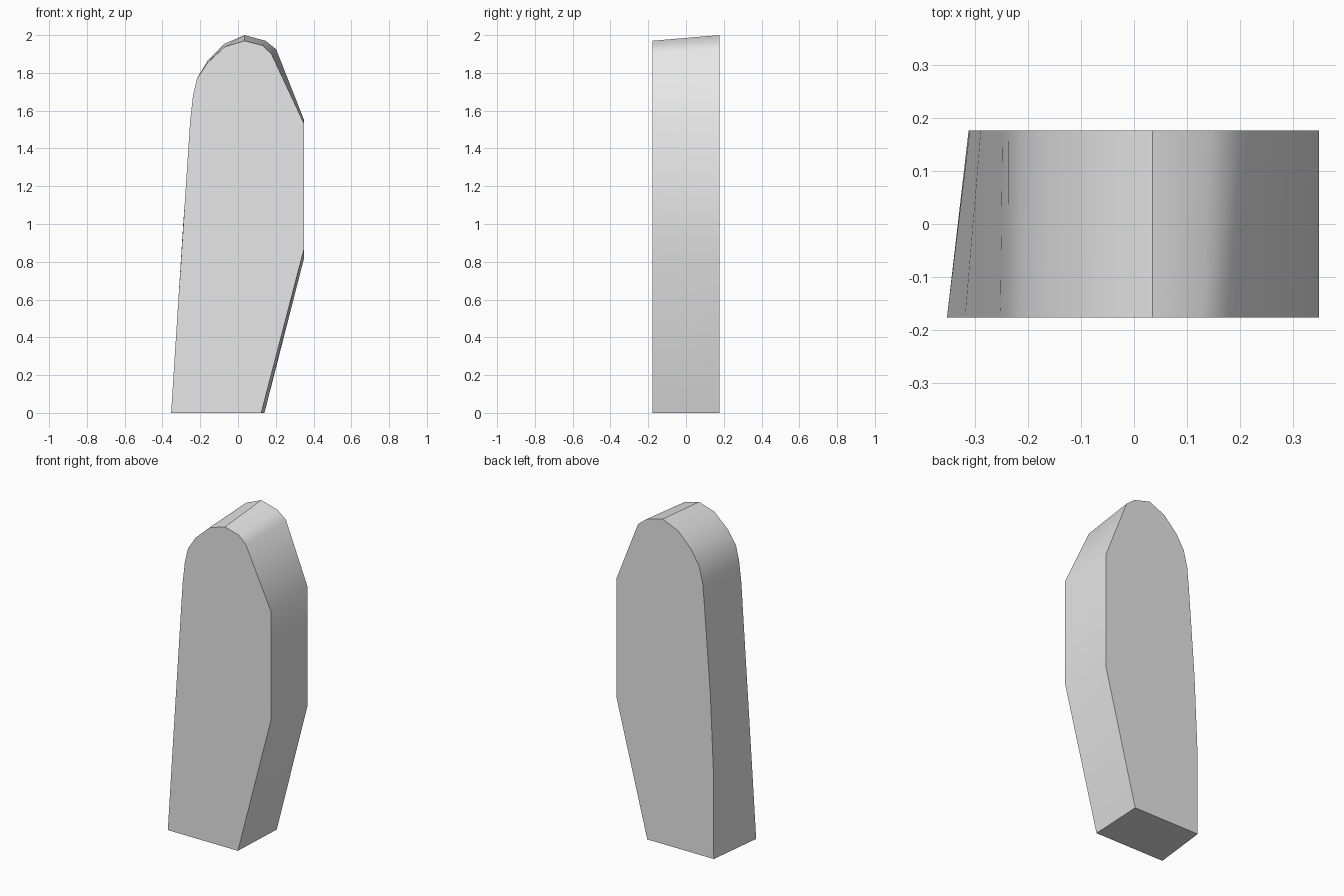
import bpy
import bmesh
import math

cube = bpy.data.objects.get("Cube")
if cube:
    bpy.data.objects.remove(cube, do_unlink=True)

HALF_DEPTH = 0.177

# Outlines (x, z), from the bottom left corner over the top to the bottom right
FRONT = [(-.354, 0), (-.32, .53), (-.289, 1), (-.253, 1.55), (-.238, 1.68),
         (-.217, 1.77), (-.163, 1.852), (-.07, 1.938), (.035, 1.97),
         (.13, 1.945), (.177, 1.9), (.35, 1.53), (.35, .87), (.123, 0)]
BACK = [(-.313, 0), (-.311, .53), (-.29, 1), (-.249, 1.55), (-.237, 1.68),
        (-.212, 1.78), (-.16, 1.865), (-.07, 1.955), (.035, 2),
        (.145, 1.97), (.202, 1.925), (.35, 1.55), (.35, .82), (.14, 0)]


def make_material(name, colour):
    mat = bpy.data.materials.new(name)
    mat.use_nodes = True
    mat.diffuse_color = colour
    mat.node_tree.nodes["Principled BSDF"].inputs["Base Color"].default_value = colour
    return mat


def loft(name, front, back, half_depth, mat):
    """Join two outlines with side faces and cap both ends."""
    bm = bmesh.new()
    a = [bm.verts.new((x, -half_depth, z)) for x, z in front]
    b = [bm.verts.new((x, half_depth, z)) for x, z in back]
    bm.faces.new(a)
    bm.faces.new(b[::-1])
    for i in range(len(a)):
        j = (i + 1) % len(a)
        bm.faces.new((a[i], b[i], b[j], a[j]))
    bmesh.ops.recalc_face_normals(bm, faces=bm.faces)
    mesh = bpy.data.meshes.new(name)
    bm.to_mesh(mesh)
    bm.free()
    mesh.materials.append(mat)
    obj = bpy.data.objects.new(name, mesh)
    bpy.context.collection.objects.link(obj)
    return obj


# Upright slab with a rounded top and a slightly larger back outline
slab = loft("standing_slab", FRONT, BACK, HALF_DEPTH,
            make_material("light_grey", (0.8, 0.8, 0.8, 1)))

bpy.ops.object.select_all(action="DESELECT")
slab.select_set(True)
bpy.context.view_layer.objects.active = slab
bpy.ops.object.shade_smooth_by_angle(angle=math.radians(30))
